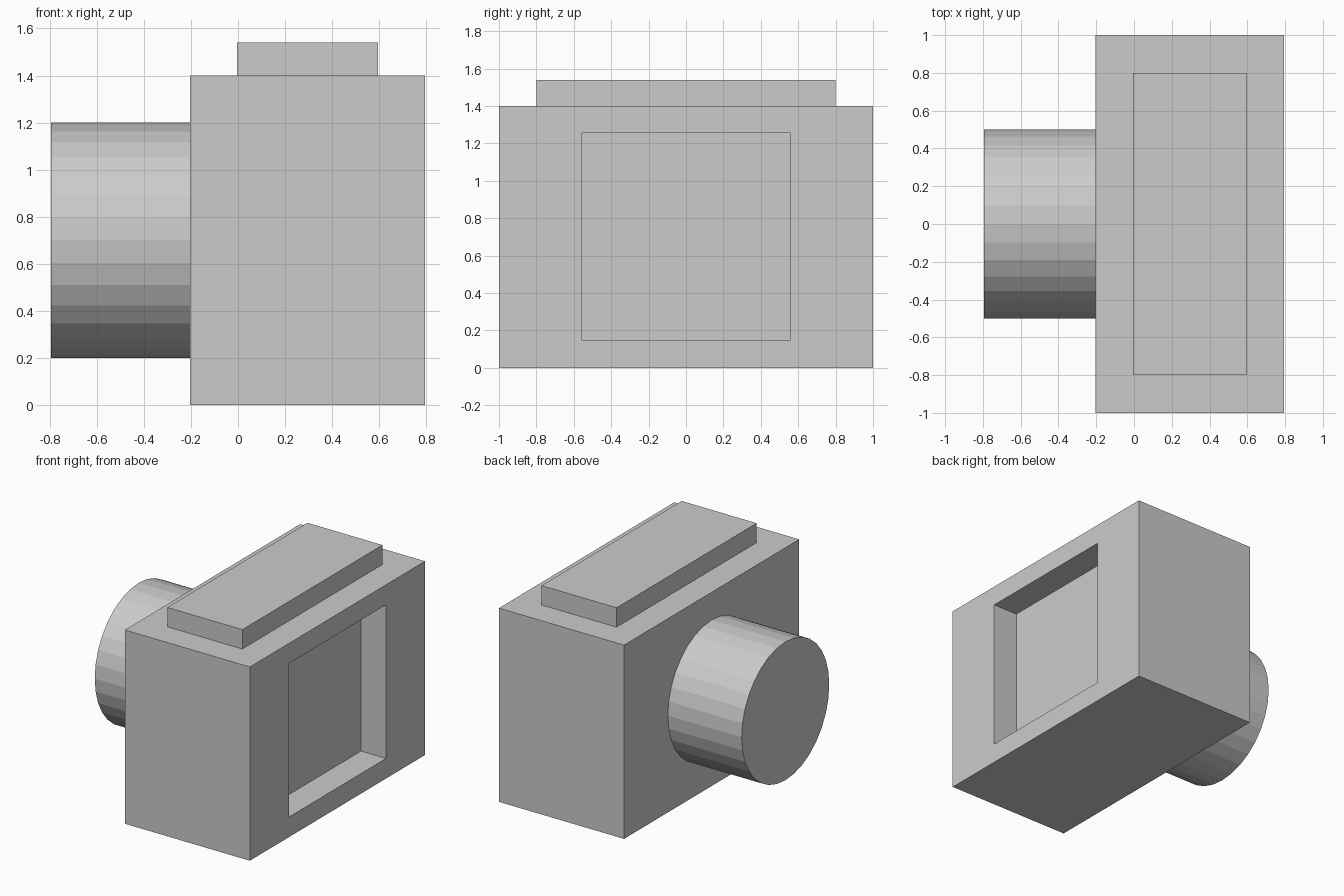
import bpy, bmesh, math

if "Cube" in bpy.data.objects:
    bpy.data.objects.remove(bpy.data.objects["Cube"])


def add_box(name, lo, hi):
    size = [b - a for a, b in zip(lo, hi)]
    centre = [(a + b) / 2 for a, b in zip(lo, hi)]
    bpy.ops.mesh.primitive_cube_add(size=1, location=centre)
    obj = bpy.context.object
    obj.name = name
    obj.scale = size
    bpy.ops.object.transform_apply(location=True, rotation=True, scale=True)
    return obj


BODY_FRONT, BODY_BACK = -0.205, 0.795
LENS_END = -0.795
MID_Z = 0.7

# Camera body
body = add_box("camera_body", (BODY_FRONT, -1, 0), (BODY_BACK, 1, 1.4))

# Square screen recess sunk into the +x side of the body
bm = bmesh.new()
bm.from_mesh(body.data)
bm.normal_update()
screen = next(f for f in bm.faces if f.normal.x > 0.9)
HALF, DEPTH = 0.555, 0.2
bmesh.ops.inset_individual(bm, faces=[screen], thickness=0.1)
for v in screen.verts:
    v.co.y = math.copysign(HALF, v.co.y)
    v.co.z = MID_Z + math.copysign(HALF, v.co.z - MID_Z)
bottom = bmesh.ops.extrude_discrete_faces(bm, faces=[screen])["faces"][0]
bmesh.ops.translate(bm, verts=bottom.verts, vec=(-DEPTH, 0, 0))
bm.to_mesh(body.data)
bm.free()

# Raised slab on top
add_box("top_plate", (-0.005, -0.8, 1.4), (0.595, 0.8, 1.54))

# Flat-shaded lens barrel pointing along -x
bpy.ops.mesh.primitive_cylinder_add(
    vertices=32, radius=0.5, depth=BODY_FRONT - LENS_END,
    location=((BODY_FRONT + LENS_END) / 2, 0, MID_Z),
    rotation=(0, math.pi / 2, 0))
bpy.context.object.name = "lens_barrel"
